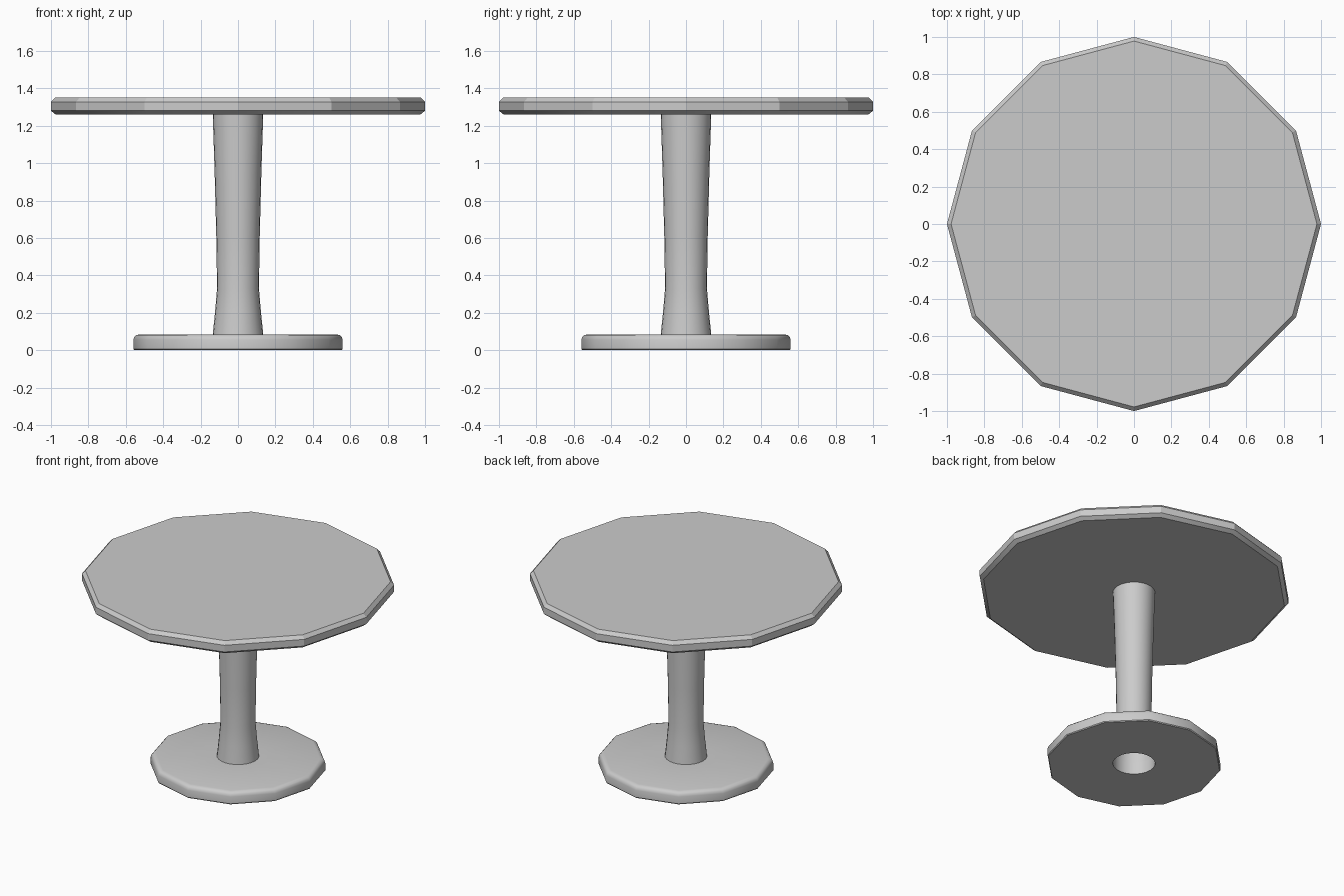
import bpy, bmesh
from math import cos, sin, tau, radians

if "Cube" in bpy.data.objects:
    bpy.data.objects.remove(bpy.data.objects["Cube"])

def ring(bm, r, z, n):
    return [bm.verts.new((r * cos(tau * i / n), r * sin(tau * i / n), z)) for i in range(n)]

def lathe(bm, profile, n):
    rings = [ring(bm, r, z, n) for r, z in profile]
    for a, b in zip(rings, rings[1:]):
        for i in range(n):
            j = (i + 1) % n
            bm.faces.new((a[i], a[j], b[j], b[i]))
    return rings

def loop_edges(bm, vs):
    out = []
    for i, v in enumerate(vs):
        w = vs[(i + 1) % len(vs)]
        out.append(bm.edges.get((v, w)) or bm.edges.new((v, w)))
    return out

def finish(bm, name, angle, recalc=True):
    if recalc:
        bmesh.ops.recalc_face_normals(bm, faces=bm.faces)
    mesh = bpy.data.meshes.new(name)
    bm.to_mesh(mesh)
    bm.free()
    obj = bpy.data.objects.new(name, mesh)
    bpy.context.collection.objects.link(obj)
    bpy.ops.object.select_all(action='DESELECT')
    obj.select_set(True)
    bpy.context.view_layer.objects.active = obj
    bpy.ops.object.shade_smooth_by_angle(angle=radians(angle))

# Twelve-sided table top with chamfered rims
bm = bmesh.new()
rings = lathe(bm, [(0.975, 1.26), (1.0, 1.28), (1.0, 1.327), (0.978, 1.35)], 12)
bm.faces.new(rings[0])
bm.faces.new(rings[-1])
finish(bm, "table_top", 20)

# Twelve-sided foot with rounded upper edge and a round central hole
HOLE, SIDES = 0.135, 24
bm = bmesh.new()
rings = lathe(bm, [(0.555, 0.0), (0.56, 0.006), (0.56, 0.055), (0.555, 0.07),
                   (0.545, 0.08), (0.525, 0.085)], 12)
hole = lathe(bm, [(HOLE, 0.0), (HOLE, 0.085)], SIDES)
for outer, inner in ((rings[0], hole[0]), (rings[-1], hole[-1])):
    bmesh.ops.triangle_fill(bm, use_beauty=True,
                            edges=loop_edges(bm, outer) + loop_edges(bm, inner))
finish(bm, "foot", 35)

# Hollow flared column
bm = bmesh.new()
lathe(bm, [(HOLE, 0.085), (0.123, 0.2), (0.112, 0.33), (0.116, 0.6),
           (0.125, 0.95), (0.135, 1.26)], SIDES)
finish(bm, "column", 40, recalc=False)
